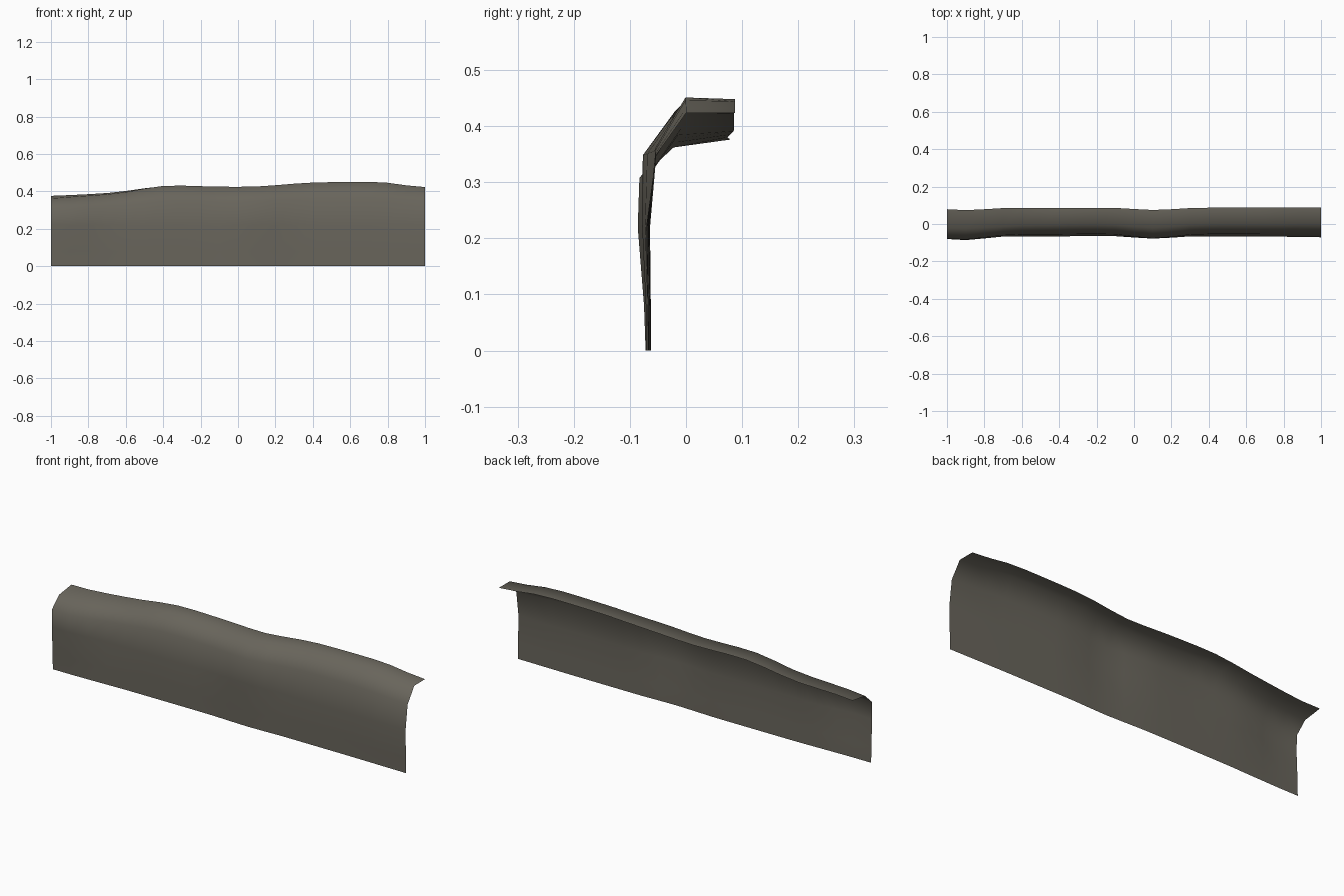
import bpy, bmesh

# Key cross-sections along the cliff:
# x, foot y, belly y, shoulder y, shoulder z, crest y, crest z, lip y, lip z
KEYS = [
    (-1.0, -.072, -.080, -.078, .310, -.022, .362, .079, .376),
    (-0.9, -.072, -.086, -.083, .308, -.024, .370, .074, .380),
    (-0.7, -.067, -.067, -.060, .320, -.014, .384, .085, .391),
    (-0.6, -.064, -.066, -.056, .328, -.008, .396, .086, .402),
    (-0.4, -.063, -.066, -.055, .348, -.004, .429, .085, .427),
    (-0.1, -.063, -.065, -.055, .345, -.005, .425, .086, .423),
    (0.1, -.070, -.078, -.077, .348, -.020, .426, .075, .424),
    (0.3, -.064, -.066, -.057, .355, -.004, .441, .085, .439),
    (0.4, -.064, -.066, -.054, .360, -.001, .447, .087, .445),
    (0.7, -.064, -.067, -.054, .362, -.001, .451, .087, .448),
    (0.8, -.065, -.068, -.054, .358, -.001, .446, .087, .444),
    (0.9, -.066, -.069, -.054, .352, 0.0, .432, .087, .431),
    (1.0, -.067, -.071, -.054, .347, 0.0, .423, .087, .423),
]


def spline(i, t):
    """Smooth blend between key i and key i+1."""
    p = [KEYS[min(max(i + k, 0), len(KEYS) - 1)] for k in (-1, 0, 1, 2)]
    out = []
    for c in range(len(KEYS[0])):
        a, b, d, e = (q[c] for q in p)
        span = p[2][0] - p[1][0]
        m0 = (d - a) / (p[2][0] - p[0][0]) * span
        m1 = (e - b) / (p[3][0] - p[1][0]) * span
        out.append((2*t**3 - 3*t*t + 1) * b + (t**3 - 2*t*t + t) * m0
                   + (3*t*t - 2*t**3) * d + (t**3 - t*t) * m1)
    return out


stone = bpy.data.materials.new("grey_brown_stone")
stone.diffuse_color = (0.140, 0.130, 0.106, 1)

# Cliff sheet: wall, sloping shoulder and flat ledge lofted along x
bm = bmesh.new()
rows = []
for s in range(21):
    x = -1 + s * 0.1
    i = max(k for k in range(len(KEYS) - 1) if KEYS[k][0] <= x + 1e-6)
    t = (x - KEYS[i][0]) / (KEYS[i + 1][0] - KEYS[i][0])
    _, fy, by, sy, sz, cy, cz, ly, lz = spline(i, t)
    profile = [(fy, 0), (fy * .8 + by * .2, .08), (by, .22),
               (sy, sz), (cy, cz), (ly, lz)]
    rows.append([bm.verts.new((x, y, z)) for y, z in profile])
for a, b in zip(rows, rows[1:]):
    for j in range(len(a) - 1):
        bm.faces.new((a[j], b[j], b[j + 1], a[j + 1])).smooth = True

mesh = bpy.data.meshes.new("cliff_wall")
bm.to_mesh(mesh)
bm.free()
mesh.materials.append(stone)
bpy.context.collection.objects.link(bpy.data.objects.new("cliff_wall", mesh))
